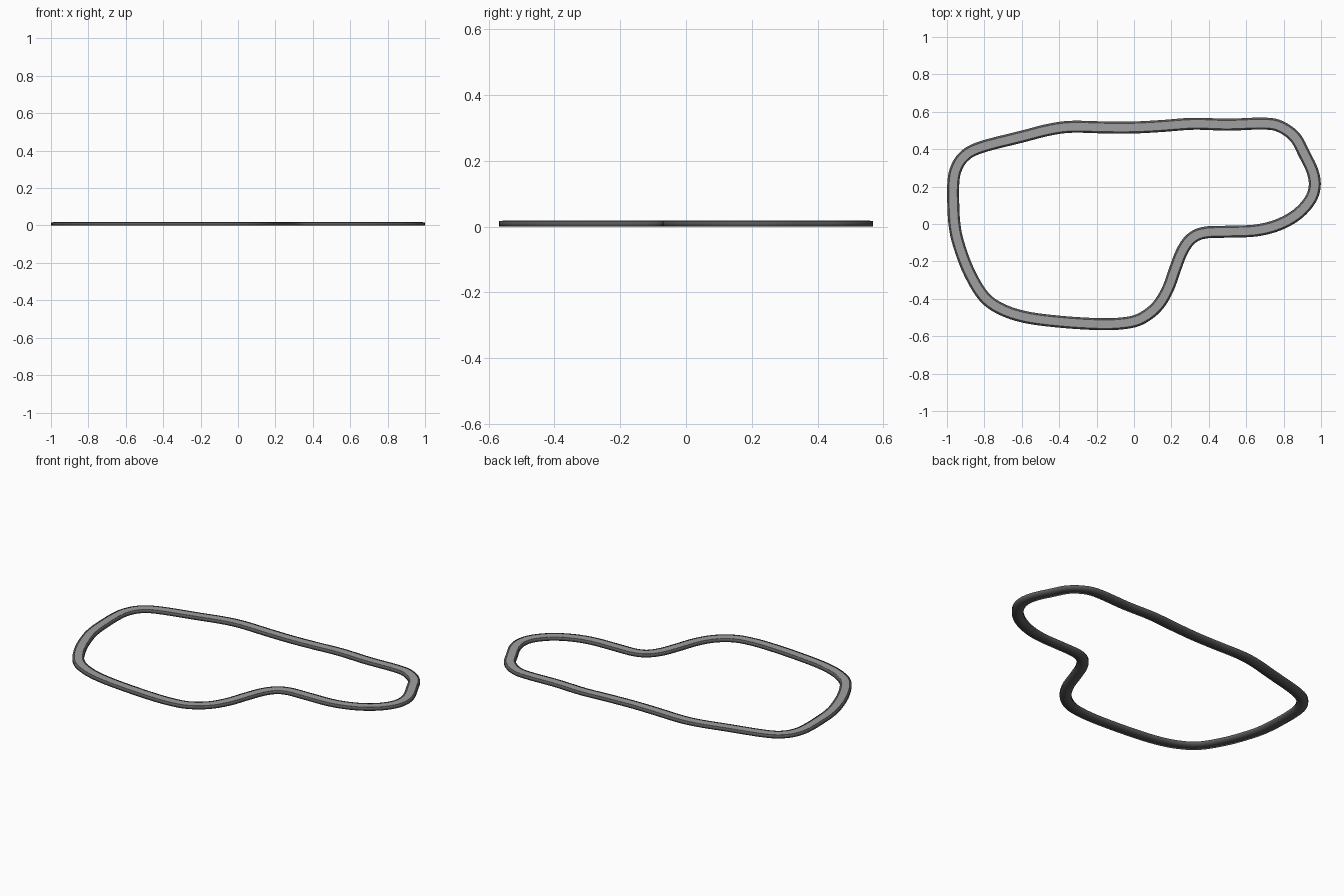
import bpy, bmesh
from mathutils import Vector

if "Cube" in bpy.data.objects:
    bpy.data.objects.remove(bpy.data.objects["Cube"])

# Centre line of the circuit, clockwise seen from above
PATH = [(-0.966, 0.10), (-0.967, 0.20), (-0.955, 0.285), (-0.91, 0.36), (-0.82, 0.41),
        (-0.60, 0.467), (-0.45, 0.505), (-0.33, 0.52), (-0.15, 0.516), (0.0, 0.516),
        (0.15, 0.524), (0.32, 0.536), (0.50, 0.531), (0.69, 0.537), (0.78, 0.522),
        (0.86, 0.465), (0.91, 0.375), (0.955, 0.28), (0.966, 0.20), (0.94, 0.125),
        (0.87, 0.05), (0.77, -0.005), (0.65, -0.035), (0.50, -0.041), (0.38, -0.046),
        (0.31, -0.075), (0.26, -0.14), (0.22, -0.24), (0.18, -0.35), (0.12, -0.445),
        (0.03, -0.51), (-0.07, -0.532), (-0.20, -0.535), (-0.40, -0.522), (-0.58, -0.498),
        (-0.71, -0.455), (-0.805, -0.385), (-0.885, -0.25), (-0.94, -0.10), (-0.96, 0.0)]
STEPS = 6


def smooth_loop(pts):
    """Closed Catmull-Rom curve through the points."""
    p = [Vector(q) for q in pts]
    n, out = len(p), []
    for i in range(n):
        a, b, c, d = p[i - 1], p[i], p[(i + 1) % n], p[(i + 2) % n]
        for k in range(STEPS):
            t = k / STEPS
            out.append(0.5 * (2 * b + (c - a) * t + (2 * a - 5 * b + 4 * c - d) * t * t
                              + (3 * b - a - 3 * c + d) * t ** 3))
    return out


def sweep(name, width, z0, z1, grey):
    """Sweep a rectangular section around the loop."""
    line = smooth_loop(PATH)
    n, h = len(line), width / 2
    bm, rings = bmesh.new(), []
    for i, c in enumerate(line):
        t = (line[(i + 1) % n] - line[i - 1]).normalized()
        side = Vector((-t.y, t.x))
        rings.append([bm.verts.new((c.x + side.x * s, c.y + side.y * s, z))
                      for s, z in ((h, z0), (h, z1), (-h, z1), (-h, z0))])
    for i in range(n):
        a, b = rings[i], rings[(i + 1) % n]
        for k in range(4):
            m = (k + 1) % 4
            bm.faces.new((a[k], a[m], b[m], b[k])).smooth = True
    bmesh.ops.recalc_face_normals(bm, faces=bm.faces)
    mesh = bpy.data.meshes.new(name)
    bm.to_mesh(mesh)
    bm.free()
    mat = bpy.data.materials.new(name)
    mat.diffuse_color = (grey, grey, grey, 1)
    mat.use_nodes = True
    mat.node_tree.nodes["Principled BSDF"].inputs["Base Color"].default_value = mat.diffuse_color
    mesh.materials.append(mat)
    obj = bpy.data.objects.new(name, mesh)
    bpy.context.collection.objects.link(obj)
    return obj


# Dark smooth-shaded slab under the road
sweep("track_base", 0.064, 0.0, 0.017, 0.1)

# Lighter road surface lying on the slab
road = sweep("road_surface", 0.044, 0.0165, 0.018, 0.35)
bpy.context.view_layer.objects.active = road
road.select_set(True)
bpy.ops.object.shade_smooth_by_angle()
